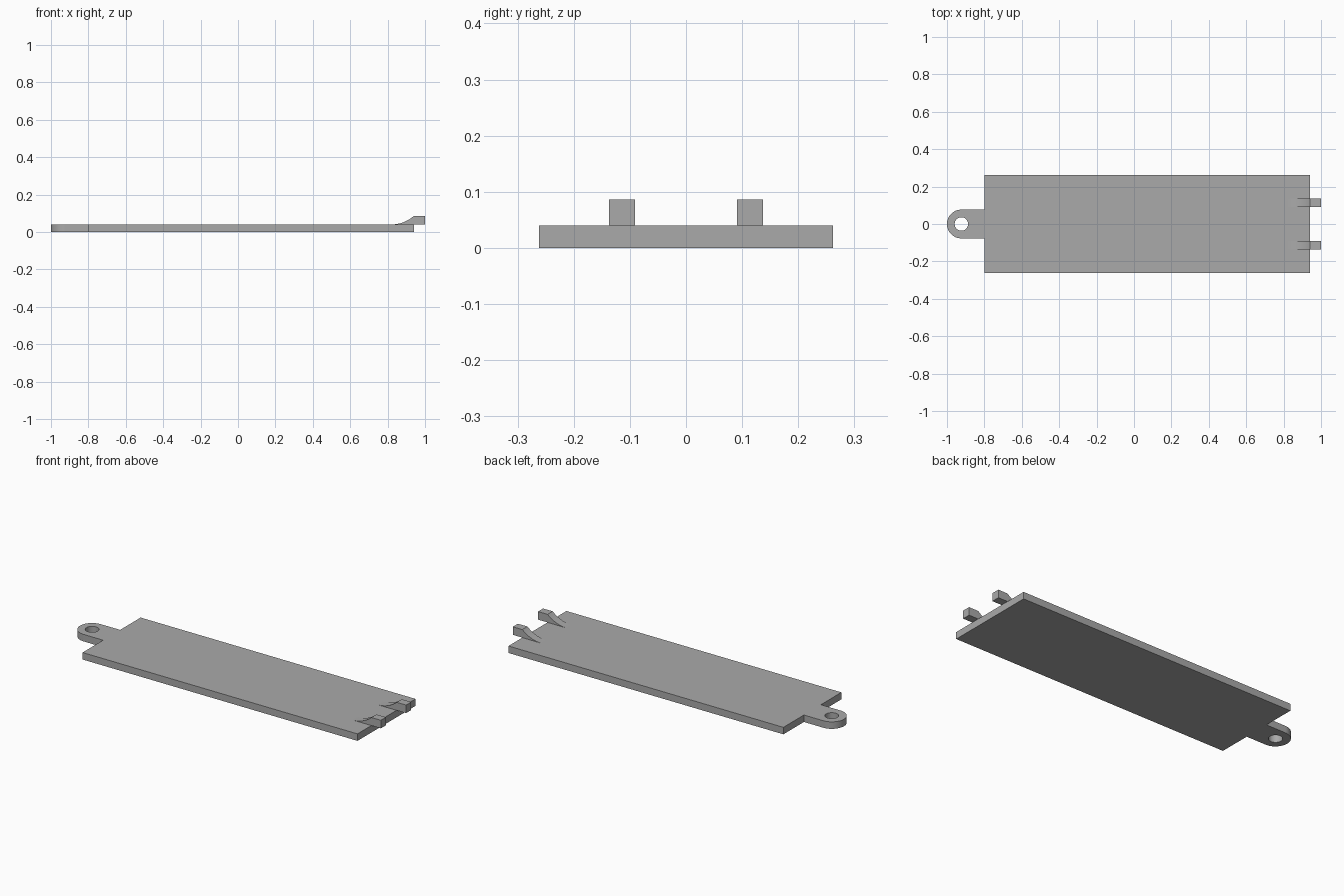
import bpy, bmesh, math

cube = bpy.data.objects.get("Cube")
if cube:
    bpy.data.objects.remove(cube, do_unlink=True)

THICK = 0.04
HALF_W = 0.262
LEFT, RIGHT = -0.8, 0.94
TAB_X, TAB_R, HOLE_R = -0.923, 0.077, 0.036
HOOK_TOP, HOOK_Y, HOOK_W = 0.086, 0.114, 0.046

grey = bpy.data.materials.new("plain grey")
grey.use_nodes = True
colour = (0.4, 0.4, 0.4, 1)
grey.diffuse_color = colour
grey.node_tree.nodes["Principled BSDF"].inputs["Base Color"].default_value = colour


def arc(cx, cy, r, start, end, steps):
    """Points along a circular arc, angles in degrees."""
    angles = [math.radians(start + (end - start) * i / steps) for i in range(steps + 1)]
    return [(cx + r * math.cos(a), cy + r * math.sin(a)) for a in angles]


def extruded(name, outlines, depth):
    """Solid from closed outlines; inner outlines become holes."""
    curve = bpy.data.curves.new(name, "CURVE")
    curve.dimensions = "2D"
    curve.fill_mode = "BOTH"
    curve.extrude = depth / 2
    for points in outlines:
        spline = curve.splines.new("POLY")
        spline.points.add(len(points) - 1)
        for p, (x, y) in zip(spline.points, points):
            p.co = (x, y, 0, 1)
        spline.use_cyclic_u = True
    obj = bpy.data.objects.new(name, curve)
    bpy.context.collection.objects.link(obj)
    bpy.ops.object.select_all(action="DESELECT")
    obj.select_set(True)
    bpy.context.view_layer.objects.active = obj
    bpy.ops.object.convert(target="MESH")
    obj = bpy.context.object
    bm = bmesh.new()
    bm.from_mesh(obj.data)
    bmesh.ops.remove_doubles(bm, verts=bm.verts, dist=0.0001)
    bmesh.ops.recalc_face_normals(bm, faces=bm.faces)
    bm.to_mesh(obj.data)
    bm.free()
    obj.data.materials.clear()
    obj.data.materials.append(grey)
    bpy.ops.object.shade_smooth_by_angle(angle=math.radians(25))
    return obj


# Flat cover with a rounded screw tab and its hole
outline = [(LEFT, -HALF_W), (RIGHT, -HALF_W), (RIGHT, HALF_W), (LEFT, HALF_W), (LEFT, TAB_R)]
outline += arc(TAB_X, 0, TAB_R, 90, 270, 32) + [(LEFT, -TAB_R)]
hole = arc(TAB_X, 0, HOLE_R, 0, 360, 40)[:-1]
cover = extruded("cover_plate", [outline, hole], THICK)
cover.location.z = THICK / 2

# Pair of hooks sweeping up from the plate and past its end
rise, run = HOOK_TOP - THICK, 0.12
radius = (run ** 2 + rise ** 2) / (2 * rise)
sweep = math.degrees(math.asin(run / radius))
profile = arc(RIGHT - run, THICK + radius, radius, -90, -90 + sweep, 12)
profile += [(1, HOOK_TOP), (1, THICK)]
for side, y in (("left", HOOK_Y), ("right", -HOOK_Y)):
    hook = extruded(side + "_hook", [profile], HOOK_W)
    hook.rotation_euler.x = math.pi / 2
    hook.location.y = y
